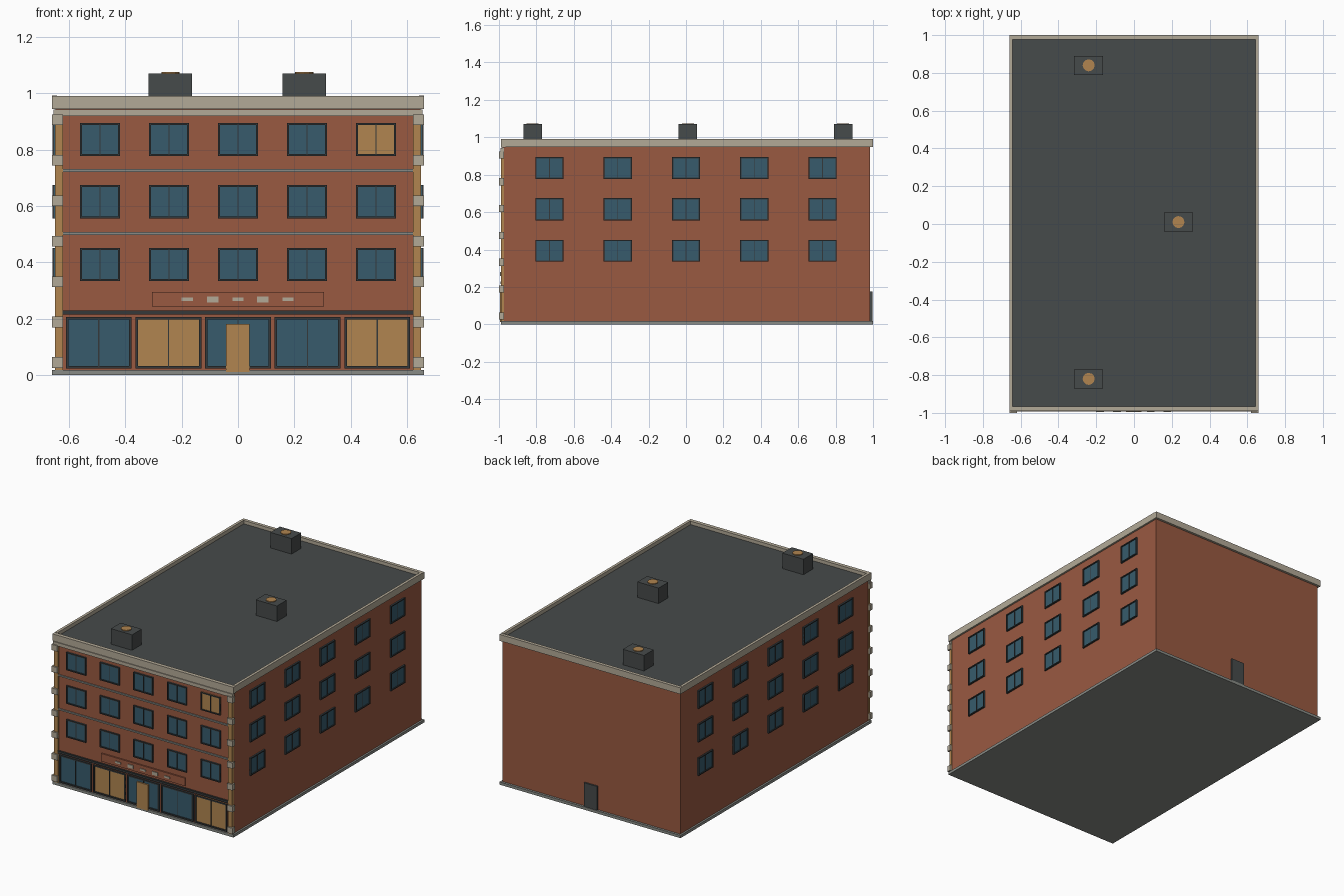
import bpy
import bmesh
from mathutils import Matrix, Vector

if "Cube" in bpy.data.objects:
    bpy.data.objects.remove(bpy.data.objects["Cube"])


def material(name, rgb):
    m = bpy.data.materials.new(name)
    m.use_nodes = True
    colour = (*rgb, 1)
    m.diffuse_color = colour
    m.node_tree.nodes["Principled BSDF"].inputs["Base Color"].default_value = colour
    return m


BRICK = material("brick", (0.32, 0.10, 0.053))
STONE = material("stone", (0.45, 0.40, 0.31))
CONCRETE = material("concrete", (0.25, 0.26, 0.24))
ROOF = material("dark_roofing", (0.062, 0.069, 0.069))
METAL = material("dark_metal", (0.035, 0.04, 0.042))
GLASS = material("blue_glass", (0.038, 0.105, 0.15))
TAN = material("warm_tan", (0.44, 0.235, 0.08))


def boxes(name, mat, spans):
    """One object made of boxes, each given as (x0, x1, y0, y1, z0, z1)."""
    bm = bmesh.new()
    for x0, x1, y0, y1, z0, z1 in spans:
        centre = Vector((x0 + x1, y0 + y1, z0 + z1)) / 2
        size = (x1 - x0, y1 - y0, z1 - z0, 1)
        bmesh.ops.create_cube(bm, size=1, matrix=Matrix.Translation(centre) @ Matrix.Diagonal(size))
    mesh = bpy.data.meshes.new(name)
    bm.to_mesh(mesh)
    bm.free()
    mesh.materials.append(mat)
    obj = bpy.data.objects.new(name, mesh)
    bpy.context.collection.objects.link(obj)
    return obj


def window(name, width, z0, z1, pane, place, rim=0.007):
    """Framed two-pane window facing -y, then moved by the place matrix."""
    w = width / 2
    parts = [
        boxes(name + "_pane", pane, [(-w, w, -0.004, 0.004, z0, z1)]),
        boxes(name + "_frame", METAL, [
            (-w, w, -0.01, 0.002, z0, z0 + rim),
            (-w, w, -0.01, 0.002, z1 - rim, z1),
            (-w, rim - w, -0.01, 0.002, z0, z1),
            (w - rim, w, -0.01, 0.002, z0, z1),
            (-0.002, 0.002, -0.007, 0.002, z0, z1),
        ]),
    ]
    for part in parts:
        part.data.transform(place)


WALL_X, FRONT, BACK = 0.648, -0.98, 0.985
FLOORS = [(0.335, 0.452), (0.556, 0.675), (0.777, 0.895)]

# Main volume
boxes("base_slab", CONCRETE, [(-0.66, 0.66, -0.99, 1, 0, 0.018)])
boxes("brick_walls", BRICK, [(-WALL_X, WALL_X, FRONT, BACK, 0.012, 0.95)])
boxes("flat_roof", ROOF, [(-0.645, 0.645, -0.97, 0.98, 0.945, 0.968)])

# Parapet and front cornice
boxes("parapet", STONE, [
    (-0.66, -0.642, -0.965, 0.98, 0.948, 0.992),
    (0.642, 0.66, -0.965, 0.98, 0.948, 0.992),
    (-0.66, 0.66, 0.978, 1, 0.948, 0.99),
    (-0.66, 0.66, -0.99, -0.965, 0.945, 0.99),
])
boxes("front_cornice", STONE, [(-0.655, 0.655, -0.992, -0.972, 0.92, 0.943)])

# Corner pilasters with stone blocks
pilasters, quoins = [], []
for side in (-1, 1):
    a, b = sorted((side * 0.62, side * 0.65))
    pilasters.append((a, b, -0.99, -0.972, 0.018, 0.92))
    a, b = sorted((side * 0.62, side * 0.66))
    for i in range(7):
        z = 0.045 + i * 0.1435
        quoins.append((a, b, -1, -0.974, z - 0.019, z + 0.019))
boxes("corner_pilasters", TAN, pilasters)
boxes("corner_quoins", STONE, quoins)

# Front floor bands and shop fascia
boxes("floor_bands", CONCRETE, [(-0.62, 0.62, -0.988, FRONT, z - 0.005, z + 0.005) for z in (0.503, 0.726)])
boxes("shop_trim", METAL, [(-0.622, 0.622, -0.992, FRONT, 0.216, 0.23)])
boxes("sign_board", BRICK, [(-0.305, 0.305, -0.989, FRONT, 0.244, 0.296)])
boxes("sign_ornaments", STONE, [
    (x - 0.02, x + 0.02, -0.994, -0.988, 0.269 - h, 0.269 + h)
    for x, h in ((-0.18, 0.006), (-0.09, 0.011), (0, 0.006), (0.088, 0.011), (0.177, 0.006))
])

# Front windows, the top one at the left end lit
for f, (z0, z1) in enumerate(FLOORS):
    for i in range(5):
        pane = TAN if (f, i) == (2, 4) else GLASS
        place = Matrix.Translation(((i - 2) * 0.245, FRONT, 0))
        window(f"front_window_{f}_{i}", 0.142, z0, z1, pane, place)

# Shop windows and entrance
for i, pane in enumerate((GLASS, TAN, GLASS, GLASS, TAN)):
    place = Matrix.Translation(((i - 2) * 0.247, FRONT, 0))
    window(f"shop_window_{i}", 0.234, 0.024, 0.206, pane, place, 0.009)
boxes("front_door", TAN, [(-0.043, 0.04, -0.994, FRONT, 0.012, 0.182)])

# Side windows, the same on both sides
for side, label in ((1, "left"), (-1, "right")):
    turn = Matrix.Rotation(side * 1.5708, 4, "Z")
    for f, (z0, z1) in enumerate(FLOORS):
        for i in range(5):
            place = Matrix.Translation((side * WALL_X, (i - 2) * 0.365, 0)) @ turn
            window(f"{label}_window_{f}_{i}", 0.15, z0, z1, GLASS, place)

# Back door
boxes("back_door", ROOF, [(-0.048, 0.048, BACK, 0.996, 0.018, 0.175)])

# Rooftop units with round fan covers
for i, (x, y) in enumerate(((-0.24, 0.84), (0.235, 0.01), (-0.24, -0.82))):
    boxes(f"roof_unit_{i}", ROOF, [(x - 0.077, x + 0.077, y - 0.05, y + 0.05, 0.96, 1.07)])
    bpy.ops.mesh.primitive_cylinder_add(vertices=12, radius=0.032, depth=0.006, location=(x, y, 1.072))
    fan = bpy.context.object
    fan.name = f"fan_cover_{i}"
    fan.data.materials.append(TAN)
